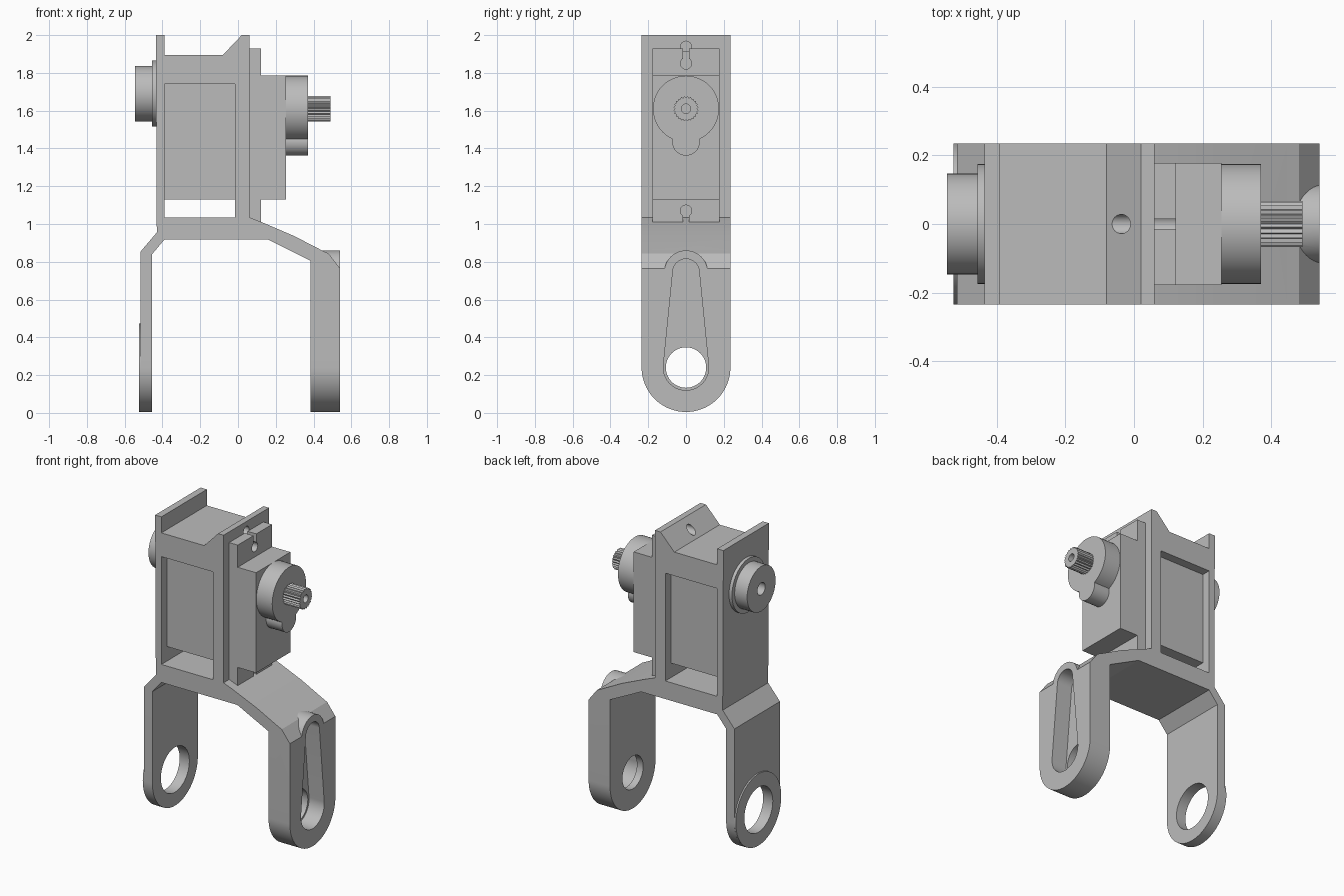
import bpy, bmesh
from math import sin, cos, pi, radians, asin

if "Cube" in bpy.data.objects:
    bpy.data.objects.remove(bpy.data.objects["Cube"], do_unlink=True)

grey = bpy.data.materials.new("plain grey")
grey.use_nodes = True
tone = (0.5, 0.5, 0.5, 1)
grey.diffuse_color = tone
grey.node_tree.nodes["Principled BSDF"].inputs["Base Color"].default_value = tone


def prism(name, outline, axis, lo, hi):
    """Extrude a 2D outline along x (points are y, z) or y (points are x, z)."""
    bm = bmesh.new()
    place = (lambda p: (lo, *p)) if axis == "x" else (lambda p: (p[0], lo, p[1]))
    face = bm.faces.new([bm.verts.new(place(p)) for p in outline])
    moved = bmesh.ops.extrude_face_region(bm, geom=[face])["geom"]
    step = (hi - lo, 0, 0) if axis == "x" else (0, hi - lo, 0)
    bmesh.ops.translate(bm, vec=step, verts=[v for v in moved if isinstance(v, bmesh.types.BMVert)])
    bmesh.ops.recalc_face_normals(bm, faces=bm.faces)
    mesh = bpy.data.meshes.new(name)
    bm.to_mesh(mesh)
    bm.free()
    mesh.materials.append(grey)
    obj = bpy.data.objects.new(name, mesh)
    bpy.context.collection.objects.link(obj)
    return obj


def arc(z, r, start=0, end=2 * pi, n=48):
    closed = end - start > 2 * pi - 0.001
    return [(r * cos(a), z + r * sin(a)) for a in
            (start + (end - start) * i / (n if closed else n - 1) for i in range(n))]


def rect(w, lo, hi):
    return [(-w, lo), (w, lo), (w, hi), (-w, hi)]


def boolean(obj, tool, operation="DIFFERENCE"):
    bpy.context.view_layer.objects.active = obj
    mod = obj.modifiers.new("cut", "BOOLEAN")
    mod.object, mod.operation, mod.solver = tool, operation, "EXACT"
    bpy.ops.object.modifier_apply(modifier=mod.name)
    bpy.data.objects.remove(tool, do_unlink=True)


def drill(obj, outline, lo, hi):
    boolean(obj, prism("cutter", outline, "x", lo, hi))


HALF = 0.235   # half width of the bracket
HUB = 0.24     # height of the leg pivots

# Bracket: one side profile, extruded through its width
profile = [(-0.435, 2), (-0.39, 2), (-0.39, 1.895), (-0.08, 1.895), (0.02, 2), (0.06, 2),
           (0.06, 1.035), (0.125, 1.01), (0.3, 0.935), (0.445, 0.86), (0.48, 0.843),
           (0.54, 0.765), (0.54, 0), (0.385, 0), (0.385, 0.805), (0.16, 0.917),
           (-0.39, 0.917), (-0.455, 0.84), (-0.455, 0), (-0.515, 0), (-0.515, 0.855),
           (-0.43, 0.955)]
bracket = prism("bracket", profile, "y", -HALF, HALF)
# Rounded leg ends
boolean(bracket, prism("cutter", [(HALF, 2.1), (-HALF, 2.1)] + arc(HUB, HALF, pi, 2 * pi),
                       "x", -1, 1), "INTERSECT")
# Raised rim above the slot, and the disc around the left pivot
boolean(bracket, prism("cutter", arc(0.745, 0.115), "x", 0.42, 0.54), "UNION")
boolean(bracket, prism("cutter", arc(HUB, HALF - 0.0005, n=64), "x", -0.525, -0.47), "UNION")
# Window through the cage
boolean(bracket, prism("cutter", [(-0.39, 1.035), (-0.015, 1.035), (-0.015, 1.74), (-0.39, 1.74)],
                       "y", -1, 1))
# Pivot holes, tapered slot and cable hole
drill(bracket, arc(HUB, 0.147), -0.7, -0.4)
drill(bracket, arc(HUB, 0.107), 0.3, 0.7)
tilt = asin(0.05 / 0.505)
drill(bracket, arc(0.745, 0.07, tilt, pi - tilt) + arc(HUB, 0.12, pi - tilt, 2 * pi + tilt),
      0.43, 0.7)
drill(bracket, arc(1.94, 0.028, n=24), -0.2, 0.2)

# Motor case and mounting flange
prism("motor_body", rect(0.177, 1.13, 1.76), "x", -0.41, 0.05)
prism("motor_front", rect(0.177, 1.13, 1.785), "x", 0.1, 0.255)
flange = prism("motor_flange", rect(0.177, 1.01, 1.93), "x", 0.06, 0.122)
for z, lo, hi in ((1.85, 1.85, 2), (1.07, 0.9, 1.07)):
    drill(flange, arc(z, 0.03, n=24), 0, 0.2)
    drill(flange, rect(0.015, lo, hi), 0, 0.2)

# Gear housing with its lower lobe
housing = prism("gear_housing", arc(1.61, 0.175), "x", 0.25, 0.37)
boolean(housing, prism("cutter", arc(1.435, 0.073), "x", 0.25, 0.37), "UNION")

# Splined output shaft
teeth = [(r * cos(i * pi / 24), 1.61 + r * sin(i * pi / 24))
         for i in range(48) for r in (0.067 if i % 2 else 0.059,)]
shaft = prism("output_shaft", teeth, "x", 0.365, 0.49)
drill(shaft, arc(1.61, 0.025, n=24), 0.42, 0.6)

# Rear pivot boss
prism("boss_base", arc(1.69, 0.175), "x", -0.455, -0.43)
boss = prism("pivot_boss", arc(1.69, 0.147), "x", -0.545, -0.44)
drill(boss, arc(1.69, 0.04, n=24), -0.6, -0.46)

# Smooth the round walls, keep the edges crisp
for obj in bpy.context.scene.objects:
    obj.select_set(obj.type == "MESH")
bpy.ops.object.shade_smooth_by_angle(angle=radians(20))
